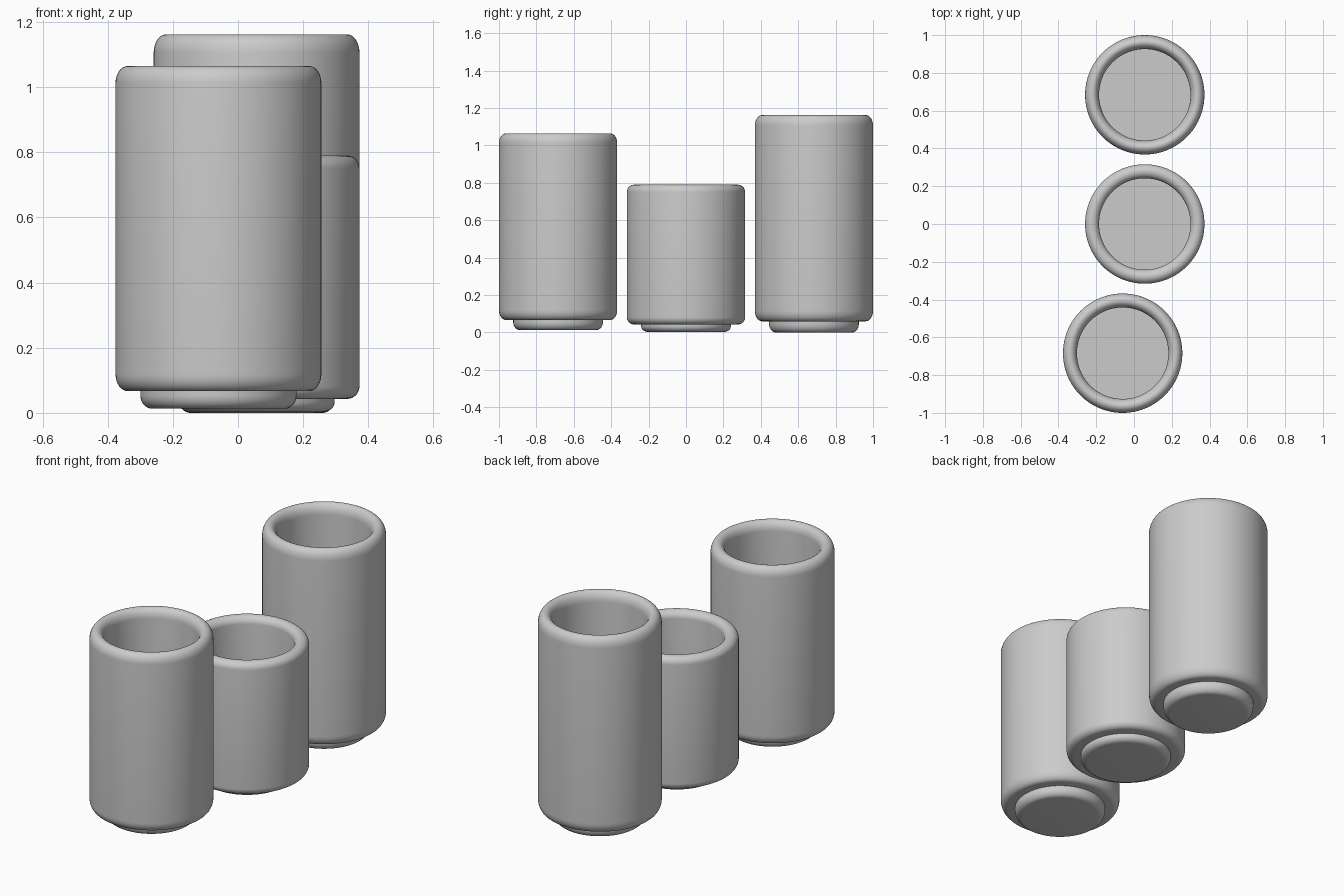
import bpy, bmesh, math

if "Cube" in bpy.data.objects:
    bpy.data.objects.remove(bpy.data.objects["Cube"])

SEGMENTS = 96


def arc(cr, cz, rx, rz, a0, a1, n=8):
    """Points on an elliptical arc in the (radius, height) plane."""
    angles = [math.radians(a0 + (a1 - a0) * i / n) for i in range(n + 1)]
    return [(cr + rx * math.cos(a), cz + rz * math.sin(a)) for a in angles]


def lathe(name, profile, x, y):
    """Spin a (radius, height) profile around the vertical axis."""
    bm = bmesh.new()
    verts = [bm.verts.new((r, 0, z)) for r, z in profile]
    edges = [bm.edges.new(pair) for pair in zip(verts, verts[1:])]
    bmesh.ops.spin(bm, geom=verts + edges, cent=(0, 0, 0), axis=(0, 0, 1),
                   angle=math.tau, steps=SEGMENTS)
    bmesh.ops.remove_doubles(bm, verts=bm.verts, dist=1e-5)
    bmesh.ops.recalc_face_normals(bm, faces=bm.faces)
    mesh = bpy.data.meshes.new(name)
    bm.to_mesh(mesh)
    bm.free()
    obj = bpy.data.objects.new(name, mesh)
    bpy.context.collection.objects.link(obj)
    obj.location = (x, y, 0)
    bpy.ops.object.select_all(action='DESELECT')
    obj.select_set(True)
    bpy.context.view_layer.objects.active = obj
    bpy.ops.object.shade_smooth_by_angle(angle=math.radians(40))
    return obj


def cup(name, x, y, foot_z, body_z, top_z):
    h = top_z - body_z
    outer, inner, foot_r = 0.316, 0.242, 0.24
    mid, half, rz = (outer + inner) / 2, (outer - inner) / 2, 0.052 * h
    floor_z = body_z + 0.05 * h
    # Hollow body with fully rounded lip and rounded base edge
    body = [(0, body_z)]
    body += arc(mid, body_z + rz, half, rz, -90, 0)
    body += arc(mid, top_z - rz, half, rz, 0, 180, 16)
    body += [(inner, floor_z), (0, floor_z)]
    lathe(name + "_body", body, x, y)
    # Narrower foot with a rounded bottom edge
    fr = 0.042 * h
    foot = [(0, foot_z)]
    foot += arc(foot_r - 0.036, foot_z + fr, 0.036, fr, -90, 0)
    foot += [(foot_r, body_z + 0.03 * h), (0, body_z + 0.03 * h)]
    lathe(name + "_foot", foot, x, y)


cup("medium_cup", -0.06, -0.684, 0.013, 0.067, 1.065)
cup("short_cup", 0.057, 0.0, 0.003, 0.043, 0.79)
cup("tall_cup", 0.057, 0.684, 0.0, 0.06, 1.162)
